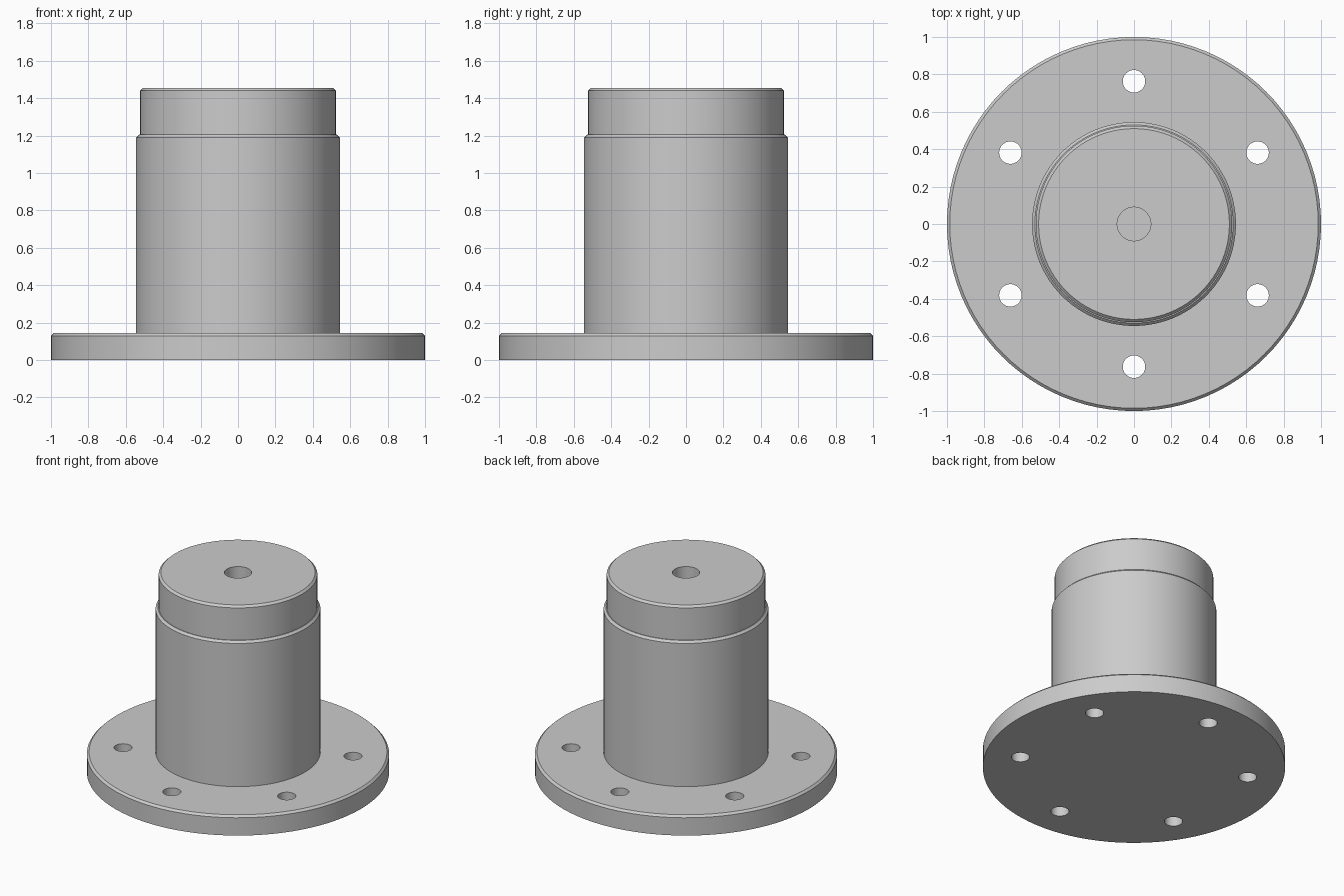
import bpy, bmesh
from math import cos, sin, pi, radians

if "Cube" in bpy.data.objects:
    bpy.data.objects.remove(bpy.data.objects["Cube"])


def lathe(name, profile, sides, centres=((0, 0),)):
    """Closed solid of revolution, capped at both profile ends, repeated at each centre."""
    bm = bmesh.new()
    for cx, cy in centres:
        rings = [[bm.verts.new((cx + r * cos(2 * pi * i / sides),
                                cy + r * sin(2 * pi * i / sides), z))
                  for i in range(sides)] for r, z in profile]
        for a, b in zip(rings, rings[1:]):
            for i in range(sides):
                j = (i + 1) % sides
                bm.faces.new((a[i], a[j], b[j], b[i]))
        bm.faces.new(rings[0][::-1])
        bm.faces.new(rings[-1])
    bmesh.ops.recalc_face_normals(bm, faces=bm.faces)
    mesh = bpy.data.meshes.new(name)
    bm.to_mesh(mesh)
    bm.free()
    obj = bpy.data.objects.new(name, mesh)
    bpy.context.collection.objects.link(obj)
    return obj


# Flange, body and stepped neck, ending in the blind centre bore
c = 0.015
hub = lathe("flanged_hub", [
    (1.0, 0), (1.0, 0.145 - c), (1.0 - c, 0.145),
    (0.545, 0.145), (0.545, 1.205 - c), (0.545 - c, 1.205),
    (0.525, 1.205), (0.525, 1.455 - c), (0.525 - c, 1.455),
    (0.09, 1.455), (0.09, 1.055)], 96)

# Six bolt holes on a circle through the flange
centres = [(0.763 * cos(radians(30 + 60 * k)), 0.763 * sin(radians(30 + 60 * k)))
           for k in range(6)]
cutter = lathe("bolt_hole_cutter", [(0.06, -0.1), (0.06, 0.3)], 48, centres)
cutter.hide_render = True
cutter.hide_set(True)

cut = hub.modifiers.new("bolt_holes", 'BOOLEAN')
cut.operation = 'DIFFERENCE'
cut.solver = 'EXACT'
cut.object = cutter

# Apply the cut, then smooth the round walls while keeping edges sharp
bpy.context.view_layer.objects.active = hub
hub.select_set(True)
bpy.ops.object.modifier_apply(modifier=cut.name)
bpy.ops.object.shade_smooth_by_angle(angle=radians(30))
bpy.data.objects.remove(cutter, do_unlink=True)
